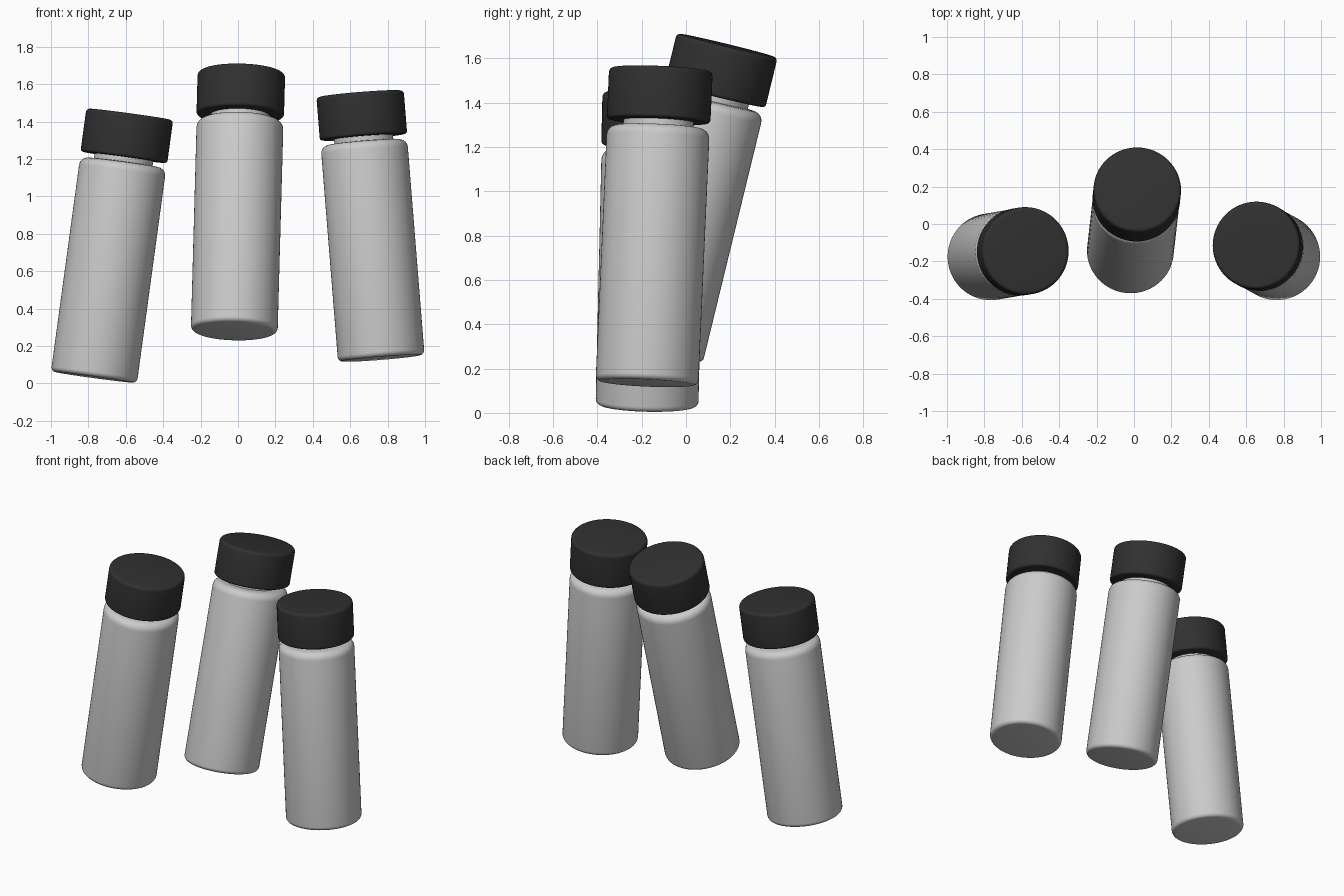
import bpy, bmesh, math
from mathutils import Vector

if "Cube" in bpy.data.objects:
    bpy.data.objects.remove(bpy.data.objects["Cube"])

SEGMENTS = 64
R = 0.232          # body radius
CAP_R = 0.234      # cap radius


def arc(r, z, rad, a0, a1, n=5):
    """Rounded profile corner centred at (r, z)."""
    return [(r + rad * math.cos(math.radians(a0 + (a1 - a0) * i / n)),
             z + rad * math.sin(math.radians(a0 + (a1 - a0) * i / n)))
            for i in range(n + 1)]


def lathe(name, profile):
    """Spin an (r, z) profile, starting and ending on the axis, around z."""
    bm = bmesh.new()
    verts = [bm.verts.new((r, 0, z)) for r, z in profile]
    edges = [bm.edges.new(pair) for pair in zip(verts, verts[1:])]
    bmesh.ops.spin(bm, geom=verts + edges, cent=(0, 0, 0), axis=(0, 0, 1),
                   angle=math.tau, steps=SEGMENTS, use_merge=True)
    bmesh.ops.remove_doubles(bm, verts=bm.verts, dist=1e-4)
    bmesh.ops.recalc_face_normals(bm, faces=bm.faces)
    mesh = bpy.data.meshes.new(name)
    bm.to_mesh(mesh)
    bm.free()
    mesh.shade_smooth()
    mesh.set_sharp_from_angle(angle=math.radians(35))
    return mesh


# Body with rounded base, rounded shoulder and a narrow neck
body = lathe("bottle_body",
             [(0, 0)] + arc(R - 0.025, 0.025, 0.025, -90, 0)
             + arc(R - 0.045, 1.115, 0.045, 0, 90)
             + [(0.158, 1.162), (0.158, 1.20), (0, 1.20)])

# Screw cap with softened rims
cap = lathe("bottle_cap",
            [(0, 1.187)] + arc(CAP_R - 0.015, 1.202, 0.015, -90, 0)
            + arc(CAP_R - 0.02, 1.40, 0.02, 0, 90) + [(0, 1.42)])
black = bpy.data.materials.new("black_plastic")
black.diffuse_color = (0.03, 0.03, 0.03, 1)
black.use_nodes = True
black.node_tree.nodes["Principled BSDF"].inputs["Base Color"].default_value = black.diffuse_color
cap.materials.append(black)

# Three tilted bottles: base centre and cap-top centre
placements = {
    "left": ((-0.77, -0.176, 0.033), (-0.578, -0.143, 1.445)),
    "middle": ((-0.02, -0.15, 0.28), (0.018, 0.185, 1.655)),
    "right": ((0.766, -0.176, 0.135), (0.652, -0.113, 1.556)),
}
for side, (base, top) in placements.items():
    axis = Vector(top) - Vector(base)
    turn = Vector((0, 0, 1)).rotation_difference(axis).to_euler()
    for part, mesh in (("body", body), ("cap", cap)):
        ob = bpy.data.objects.new(f"{side}_bottle_{part}", mesh)
        ob.location = base
        ob.rotation_euler = turn
        bpy.context.collection.objects.link(ob)
